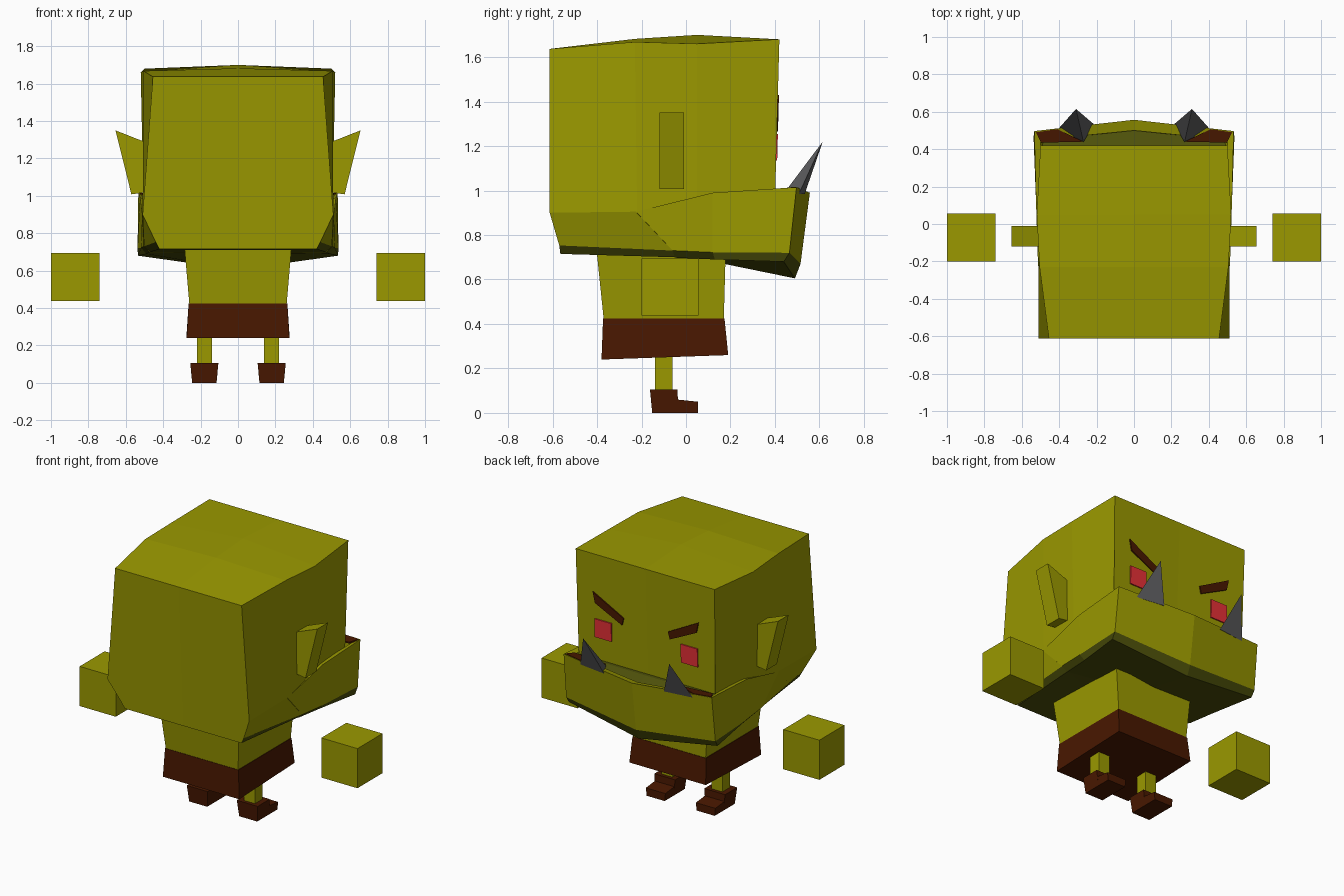
import bpy, bmesh

if "Cube" in bpy.data.objects:
    bpy.data.objects.remove(bpy.data.objects["Cube"])


def material(name, rgb):
    m = bpy.data.materials.new(name)
    m.diffuse_color = (*rgb, 1)
    m.use_nodes = True
    m.node_tree.nodes["Principled BSDF"].inputs["Base Color"].default_value = m.diffuse_color
    return m


SKIN = material("olive_skin", (0.325, 0.318, 0.0))
DARK = material("dark_olive", (0.075, 0.08, 0.003))
BROWN = material("dark_brown", (0.066, 0.009, 0.0))
RED = material("eye_red", (0.80, 0.03, 0.038))
GREY = material("tusk_grey", (0.115, 0.115, 0.12))


def build(name, verts, faces, mat, dark_below=None):
    """Mesh from the right half, mirrored across x = 0 and welded."""
    bm = bmesh.new()
    for sx in (1, -1):
        vs = [bm.verts.new((sx * x, y, z)) for x, y, z in verts]
        for f in faces:
            bm.faces.new([vs[i] for i in f])
    # faces lying in the mirror plane are internal
    inner = [f for f in bm.faces if all(abs(v.co.x) < 1e-6 for v in f.verts)]
    bmesh.ops.delete(bm, geom=inner, context='FACES')
    bmesh.ops.remove_doubles(bm, verts=bm.verts[:], dist=1e-5)
    bmesh.ops.recalc_face_normals(bm, faces=bm.faces[:])
    me = bpy.data.meshes.new(name)
    me.materials.append(mat)
    if dark_below:
        me.materials.append(DARK)
        for f in bm.faces:
            f.material_index = int(all(v.co.z < dark_below for v in f.verts))
    bm.to_mesh(me)
    bm.free()
    ob = bpy.data.objects.new(name, me)
    bpy.context.collection.objects.link(ob)
    return ob


def loft(name, rings, mat, dark_below=None):
    """Capped skin through closed rings, mirrored."""
    n = len(rings[0])
    faces = [(r * n + i, r * n + (i + 1) % n, (r + 1) * n + (i + 1) % n, (r + 1) * n + i)
             for r in range(len(rings) - 1) for i in range(n)]
    faces += [tuple(range(n)), tuple(range((len(rings) - 1) * n, len(rings) * n))]
    return build(name, [p for r in rings for p in r], faces, mat, dark_below)


def rect(x0, x1, y0, y1, z, z_front=None):
    zf = z if z_front is None else z_front
    return [(x0, y0, z), (x1, y0, z), (x1, y1, zf), (x0, y1, zf)]


# Head: cross-sections from back to face, dark strip along the bottom
loft("head", [
    [(0, -.613, 1.637), (.455, -.613, 1.637), (.51, -.613, .9), (.44, -.57, .753), (.42, -.565, .715), (0, -.565, .715)],
    [(0, -.23, 1.682), (.505, -.23, 1.668), (.51, -.22, .905), (.502, -.06, .73), (.47, -.05, .700), (0, -.2, .705)],
    [(0, .05, 1.70), (.52, .05, 1.66), (.505, .05, .92), (.49, .06, .73), (.45, .06, .697), (0, .05, .697)],
    [(0, .42, 1.68), (.50, .42, 1.68), (.49, .40, .95), (.48, .38, .73), (.42, .38, .70), (0, .38, .70)],
], SKIN, .76)

# Jaw: section (floor, inner rim, outer rim, lower edge, underside) swept to the chin
jaw = [
    [(.40, -.1, .85), (.50, -.22, .895), (.513, -.225, .905), (.504, -.06, .73), (.472, -.05, .698)],
    [(.47, .12, .93), (.49, .12, .985), (.524, .12, .99), (.518, .12, .722), (.49, .13, .69)],
    [(.48, .45, .95), (.50, .45, 1.0), (.533, .497, 1.015), (.537, .465, .72), (.535, .44, .68)],
    [(0, .50, .94), (0, .50, .975), (0, .557, .99), (0, .515, .67), (0, .49, .605)],
]
jaw_faces = [(r * 5 + i, r * 5 + i + 1, r * 5 + i + 6, r * 5 + i + 5) for r in range(3) for i in range(4)]
jaw_faces += [(4, 9, 14, 19, 20), (0, 5, 10, 15, 21), (0, 1, 2, 3, 4, 20, 21)]
build("jaw", [p for s in jaw for p in s] + [(0, .05, .695), (0, .05, .85)], jaw_faces, SKIN, .76)

# Mouth: dark interior behind the rim and brown corners
loft("mouth_interior", [
    [(0, .38, .985), (0, .415, .985), (0, .50, .95), (0, .38, .93)],
    [(.49, .38, .985), (.49, .41, .985), (.49, .45, .955), (.48, .38, .93)]], DARK)
corner = [(.525, .49, 1.017), (.41, .507, 1.012), (.27, .44, 1.0), (.497, .435, 1.01)]
loft("mouth_corners", [corner, [(x, y, z - .009) for x, y, z in corner]], BROWN)

# Tusks: three-sided spikes standing on the rim
build("tusks", [(.405, .508, .985), (.27, .438, .985), (.215, .534, .985), (.31, .615, 1.22)],
      [(0, 1, 2), (0, 1, 3), (1, 2, 3), (2, 0, 3)], GREY)


# Eyes and brows: thin plates following the face slope
def plate(name, outline, mat):
    loft(name, [[(x, .40 + .0274 * (z - .95) + d, z) for x, z in outline] for d in (-.003, .005)], mat)


plate("eyes", [(.25, 1.135), (.37, 1.135), (.37, 1.255), (.25, 1.255)], RED)
plate("brows", [(.172, 1.265), (.365, 1.36), (.38, 1.43), (.16, 1.312)], BROWN)

# Ears
ear = [(.49, 1.285), (.655, 1.35), (.57, 1.008), (.49, 1.02)]
loft("ears", [[(x, y, z) for x, z in ear] for y in (-.12, -.01)], SKIN)

# Body and shorts
loft("torso", [rect(0, .26, -.37, .17, .42), rect(0, .285, -.40, .178, .71)], SKIN)
loft("shorts", [rect(0, .275, -.38, .19, .24, .26), rect(0, .264, -.373, .173, .425)], BROWN)

# Legs and shoes
loft("legs", [rect(.14, .22, -.14, -.06, .09), rect(.14, .22, -.14, -.06, .26)], SKIN)
loft("shoes", [rect(.115, .245, -.152, -.035, 0), rect(.105, .255, -.162, -.038, .105)], BROWN)
loft("toes", [rect(.115, .245, -.04, .055, 0), rect(.11, .25, -.04, .055, .06, .05)], BROWN)

# Floating fists
loft("hands", [rect(.74, 1, -.20, .057, .437), rect(.74, 1, -.20, .057, .695)], SKIN)
